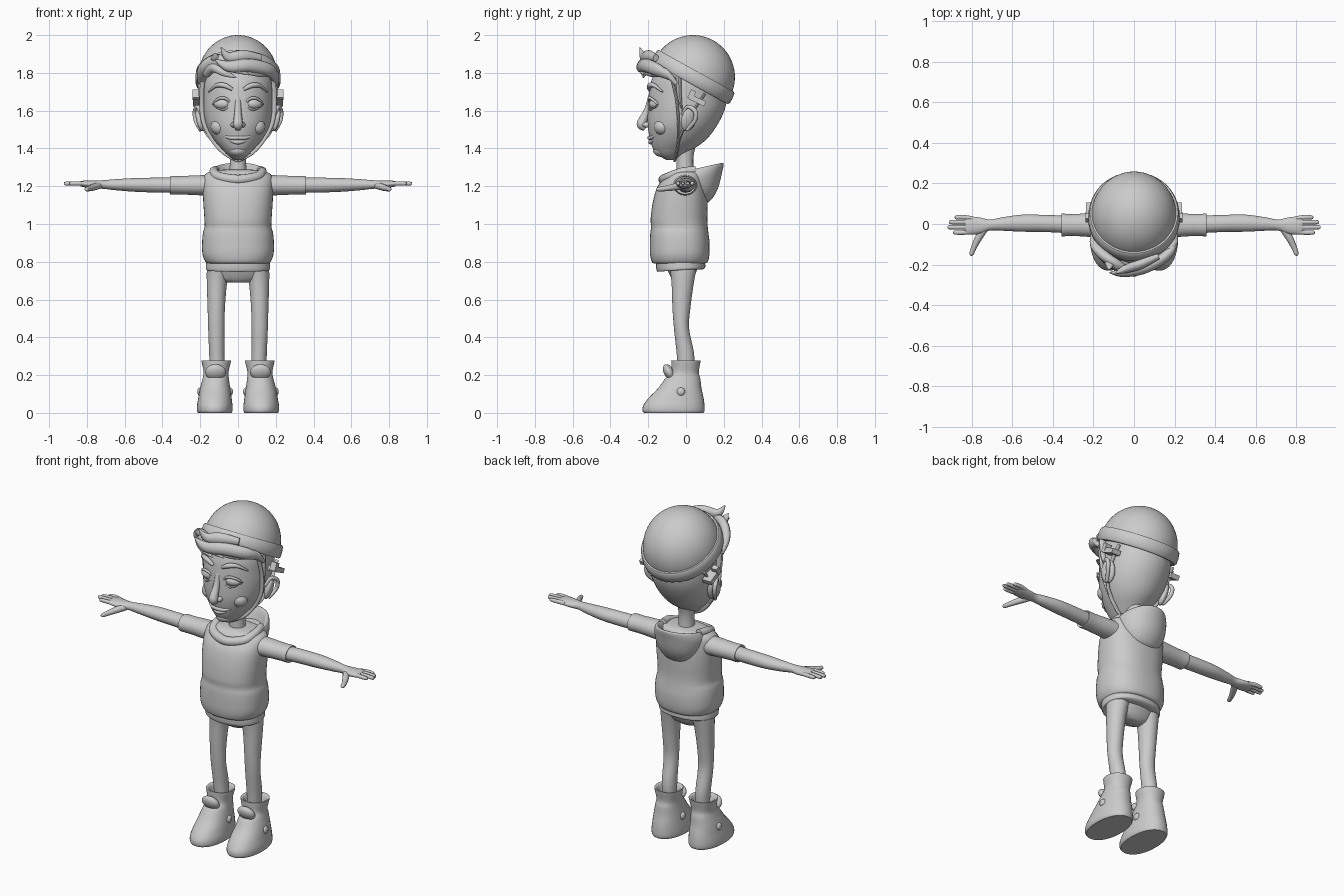
import bpy, bmesh, math
from mathutils import Matrix, Vector, Euler

grey = bpy.data.materials.new("light_grey")
grey.diffuse_color = (0.6, 0.6, 0.6, 1)


def finish(name, bm, mirror=False):
    bmesh.ops.recalc_face_normals(bm, faces=bm.faces)
    me = bpy.data.meshes.new(name)
    bm.to_mesh(me)
    bm.free()
    ob = bpy.data.objects.new(name, me)
    bpy.context.collection.objects.link(ob)
    me.materials.append(grey)
    if mirror:
        ob.modifiers.new("mirror", "MIRROR").use_mirror_merge = False
    return ob


def spline(rows, steps):
    """Catmull-Rom interpolation through rows of equal length."""
    out = []
    for i in range(len(rows) - 1):
        p = [rows[max(i - 1, 0)], rows[i], rows[i + 1], rows[min(i + 2, len(rows) - 1)]]
        for s in range(steps):
            t = s / steps
            out.append([0.5 * (2 * b + (c - a) * t + (2 * a - 5 * b + 4 * c - d) * t * t
                               + (3 * b - a - 3 * c + d) * t ** 3) for a, b, c, d in zip(*p)])
    return out + [list(rows[-1])]


def skin(bm, rings):
    vs = [[bm.verts.new(p) for p in r] for r in rings]
    n = len(vs[0])
    for a, b in zip(vs, vs[1:]):
        for i in range(n):
            bm.faces.new((a[i], a[(i + 1) % n], b[(i + 1) % n], b[i]))
    bm.faces.new(vs[0][::-1])
    bm.faces.new(vs[-1])


def loft(name, rows, axis="z", mirror=False, n=36, steps=4, power=1.0):
    """Rows: height along axis, centre u, centre v, radius u, radius v, slope along v."""
    rings = []
    for h, cu, cv, ru, rv, sl in spline([tuple(r) + (0,) * (6 - len(r)) for r in rows], steps):
        ring = []
        for i in range(n):
            c, s = math.cos(math.tau * i / n), math.sin(math.tau * i / n)
            u = math.copysign(abs(c) ** power, c) * ru
            v = math.copysign(abs(s) ** power, s) * rv
            p = (cu + u, cv + v, h + sl * v)
            ring.append(p if axis == "z" else (p[2], p[0], p[1]))
        rings.append(ring)
    bm = bmesh.new()
    skin(bm, rings)
    return finish(name, bm, mirror)


def tube(name, rows, mirror=False, n=12, steps=5, flat=1.0):
    """Tapered tube along points x, y, z, radius; flat squashes it sideways."""
    pts = spline(rows, steps)
    rings = []
    for i, p in enumerate(pts):
        t = (Vector(pts[min(i + 1, len(pts) - 1)][:3]) - Vector(pts[max(i - 1, 0)][:3])).normalized()
        side = t.cross(Vector((0, -1, 0.2))).normalized()
        up = side.cross(t)
        rings.append([Vector(p[:3]) + p[3] * (side * math.cos(math.tau * k / n)
                      + up * flat * math.sin(math.tau * k / n)) for k in range(n)])
    bm = bmesh.new()
    skin(bm, rings)
    return finish(name, bm, mirror)


def blob(name, loc, size, rot=(0, 0, 0), mirror=True, kind="sphere"):
    m = Matrix.LocRotScale(Vector(loc), Euler(rot), Vector(size))
    bm = bmesh.new()
    if kind == "sphere":
        bmesh.ops.create_uvsphere(bm, u_segments=24, v_segments=14, radius=1, matrix=m)
    else:
        bmesh.ops.create_cube(bm, size=2, matrix=m)
    return finish(name, bm, mirror)


# Head and neck
loft("head", [(1.34, 0, -.085, .02, .02), (1.365, 0, -.08, .055, .068), (1.40, 0, -.065, .088, .11),
              (1.45, 0, -.04, .13, .15), (1.52, 0, -.02, .168, .183), (1.60, 0, 0, .185, .203),
              (1.68, 0, .01, .188, .208), (1.76, 0, .02, .188, .203), (1.84, 0, .03, .165, .17),
              (1.92, 0, .04, .08, .09)], n=48)
loft("neck", [(1.2, 0, 0, .06, .055), (1.28, 0, -.005, .046, .046), (1.36, 0, -.005, .043, .045),
              (1.44, 0, 0, .05, .06)])

# Face
tube("nose", [(0, -.185, 1.67, .016), (0, -.205, 1.6, .018), (0, -.228, 1.55, .024),
              (0, -.234, 1.525, .026), (0, -.215, 1.505, .015)])
blob("nostril", (.022, -.208, 1.525), (.017, .022, .015))
blob("eye", (.083, -.165, 1.635), (.046, .03, .028), (0, 0, .3))
tube("upper_eyelid", [(.035, -.185, 1.63, .004), (.055, -.195, 1.658, .007), (.085, -.193, 1.668, .008),
                      (.115, -.172, 1.655, .007), (.135, -.15, 1.632, .004)], True)
tube("lower_eyelid", [(.04, -.188, 1.625, .003), (.08, -.19, 1.604, .005), (.13, -.155, 1.627, .003)], True)
tube("eyebrow", [(.03, -.195, 1.712, .009), (.07, -.192, 1.733, .014), (.115, -.167, 1.733, .011),
                 (.155, -.125, 1.70, .004)], True)
tube("upper_lip", [(-.085, -.155, 1.475, .004), (-.045, -.184, 1.457, .009), (0, -.195, 1.456, .01),
                   (.045, -.184, 1.457, .009), (.085, -.155, 1.475, .004)])
tube("lower_lip", [(-.05, -.172, 1.443, .004), (0, -.187, 1.433, .012), (.05, -.172, 1.443, .004)])
blob("cheek", (.095, -.125, 1.515), (.05, .045, .045))
blob("chin", (0, -.125, 1.39), (.05, .05, .035), mirror=False)

# Ears
blob("ear", (.197, .015, 1.555), (.022, .042, .066), (-.2, .25, .35))
tube("ear_rim", [(.195, -.02, 1.58, .008), (.213, .01, 1.62, .011), (.228, .05, 1.595, .012),
                 (.223, .045, 1.545, .011), (.198, .005, 1.497, .01)], True)

# Helmet dome and band, tilted down at the back
R = .222
dome = [(R * math.sin(a), R * math.cos(a)) for a in [math.radians(d) for d in range(0, 96, 5)]]
band = [(.228, .037), (.234, .03), (.238, 0), (.237, -.028), (.230, -.037), (.2, -.035)]
for name, prof in (("helmet_dome", [(max(r, .001), z) for r, z in dome]), ("helmet_band", [(.2, .036)] + band)):
    m = Matrix.Translation((0, .037, 1.778)) @ Matrix.Rotation(math.radians(-29), 4, "X")
    bm = bmesh.new()
    skin(bm, [[m @ Vector((r * math.cos(math.tau * i / 48) * .95, r * math.sin(math.tau * i / 48), z))
               for i in range(48)] for r, z in prof])
    finish(name, bm)

# Helmet straps and buckles
tube("front_strap", [(.185, -.08, 1.79, .012), (.193, -.05, 1.66, .012), (.182, -.04, 1.54, .012),
                     (.13, -.04, 1.44, .012), (.07, -.05, 1.375, .012), (0, -.06, 1.338, .012)], True, flat=.6)
tube("rear_strap", [(.19, .10, 1.69, .011), (.195, .04, 1.6, .011), (.175, -.015, 1.5, .011),
                    (.125, -.04, 1.435, .011)], True, flat=.6)
blob("buckle_plate", (.21, .06, 1.655), (.028, .045, .014), (-.45, 0, 0), kind="cube")
blob("buckle_clip", (.222, .03, 1.685), (.018, .014, .024), (-.45, 0, 0), kind="cube")

# Swept hair in front of the helmet
locks = [
    [(.195, -.07, 1.77, .02), (.165, -.15, 1.815, .034), (.06, -.215, 1.84, .036), (-.05, -.24, 1.835, .03),
     (-.12, -.24, 1.87, .004)],
    [(.12, -.16, 1.88, .02), (.03, -.2, 1.89, .032), (-.05, -.225, 1.885, .026), (-.09, -.245, 1.935, .003)],
    [(-.195, -.05, 1.75, .02), (-.18, -.12, 1.82, .034), (-.11, -.185, 1.865, .036), (-.03, -.23, 1.83, .028),
     (.06, -.225, 1.79, .004)],
    [(-.17, -.13, 1.79, .02), (-.13, -.185, 1.83, .028), (-.07, -.22, 1.80, .02), (-.01, -.225, 1.775, .003)],
    [(-.13, -.16, 1.85, .02), (-.12, -.2, 1.88, .022), (-.125, -.225, 1.905, .003)],
    [(.2, -.05, 1.74, .015), (.185, -.11, 1.8, .026), (.11, -.18, 1.8, .022), (.03, -.225, 1.80, .004)]]
for i, lock in enumerate(locks):
    tube("hair_lock_%d" % (i + 1), lock, flat=.75)
tube("sideburn", [(.188, -.04, 1.78, .025), (.188, -.035, 1.68, .02), (.187, -.02, 1.6, .004)], True, flat=.6)

# Sweater body, hem and hood
loft("sweater", [(.79, 0, -.035, .155, .13), (.80, 0, -.033, .172, .148), (.84, 0, -.033, .188, .157),
                 (.90, 0, -.033, .19, .158), (.95, 0, -.035, .186, .154), (.985, 0, -.035, .177, .15),
                 (1.03, 0, -.037, .178, .15), (1.12, 0, -.03, .184, .145), (1.2, 0, -.02, .186, .13),
                 (1.255, 0, -.005, .18, .10), (1.28, 0, 0, .14, .08), (1.288, 0, 0, .07, .05)],
     n=48, power=.85)
loft("shirt_hem", [(.758, 0, -.025, .14, .11), (.757, 0, -.025, .166, .125, .08), (.775, 0, -.028, .17, .13, .05),
                   (.82, 0, -.03, .165, .13)], n=48, power=.88)
loft("hood", [(1.11, 0, .09, .03, .02), (1.13, 0, .09, .08, .045), (1.18, 0, .07, .125, .10, .1),
              (1.24, 0, .045, .148, .145, .2), (1.28, 0, .04, .14, .16, .22), (1.29, 0, .04, .125, .15, .22),
              (1.27, 0, .04, .108, .135, .2), (1.245, 0, .04, .095, .12, .1)], n=48)
tube("collar", [(.12, .05, 1.285, .022), (.128, -.02, 1.275, .024), (.10, -.085, 1.25, .026),
                (0, -.12, 1.235, .026), (-.10, -.085, 1.25, .026), (-.128, -.02, 1.275, .024),
                (-.12, .05, 1.285, .022)])

# Sleeves, arms and hands (built along x)
loft("sleeve", [(.13, -.005, 1.205, .065, .055), (.2, -.005, 1.205, .06, .053), (.30, -.005, 1.205, .054, .049),
                (.352, -.005, 1.205, .056, .049), (.358, -.005, 1.205, .052, .045),
                (.35, -.005, 1.205, .036, .034)], "x", True)
loft("arm", [(.33, -.002, 1.205, .043, .04), (.45, .003, 1.206, .042, .039), (.55, .004, 1.207, .042, .036),
             (.65, .0, 1.208, .033, .029), (.71, -.005, 1.209, .027, .023), (.76, -.008, 1.209, .04, .021),
             (.81, -.008, 1.212, .045, .018), (.835, -.008, 1.213, .04, .013)], "x", True, n=24)
for name, y, tip in (("little_finger", .033, .885), ("ring_finger", .009, .913),
                     ("middle_finger", -.016, .92), ("index_finger", -.042, .893)):
    tube(name, [(.79, y * .8, 1.212, .011), (.84, y, 1.215, .0115), (tip - .012, y, 1.214, .0105),
                (tip - .002, y, 1.213, .007), (tip, y, 1.213, .002)], True)
tube("thumb", [(.735, -.02, 1.203, .018), (.765, -.065, 1.195, .018), (.79, -.115, 1.187, .014),
               (.802, -.148, 1.184, .011), (.805, -.156, 1.184, .003)], True)

# Pelvis and legs
loft("pelvis", [(.69, 0, -.02, .06, .035), (.71, 0, -.02, .12, .055), (.76, 0, -.02, .15, .08),
                (.82, 0, -.02, .15, .1)])
loft("leg", [(.25, .11, .0, .04, .044), (.32, .112, -.004, .041, .046), (.45, .115, -.024, .043, .04),
             (.56, .115, -.024, .046, .048), (.68, .112, -.018, .053, .058), (.76, .105, -.015, .06, .07),
             (.80, .1, -.015, .06, .08)], mirror=True)

# Boots with tongue and side studs
loft("boot", [(0, .123, -.065, .088, .158), (.012, .123, -.066, .094, .164), (.04, .123, -.064, .094, .162),
              (.08, .122, -.052, .088, .145), (.13, .121, -.033, .08, .115), (.18, .118, -.018, .07, .094),
              (.215, .116, -.006, .066, .074), (.268, .115, -.001, .077, .077), (.277, .115, -.001, .076, .076),
              (.268, .115, 0, .062, .062), (.22, .115, 0, .042, .045)], mirror=True, power=.92)
blob("boot_tongue", (.119, -.09, .215), (.055, .027, .046), (.5, 0, 0))
blob("outer_stud", (.201, -.027, .112), (.014, .022, .022))
blob("inner_stud", (.041, -.027, .112), (.014, .022, .022))

# Smooth shading with sharp folds kept
bpy.ops.object.select_all(action="SELECT")
bpy.context.view_layer.objects.active = bpy.context.selected_objects[0]
bpy.ops.object.shade_smooth_by_angle(angle=math.radians(40))
